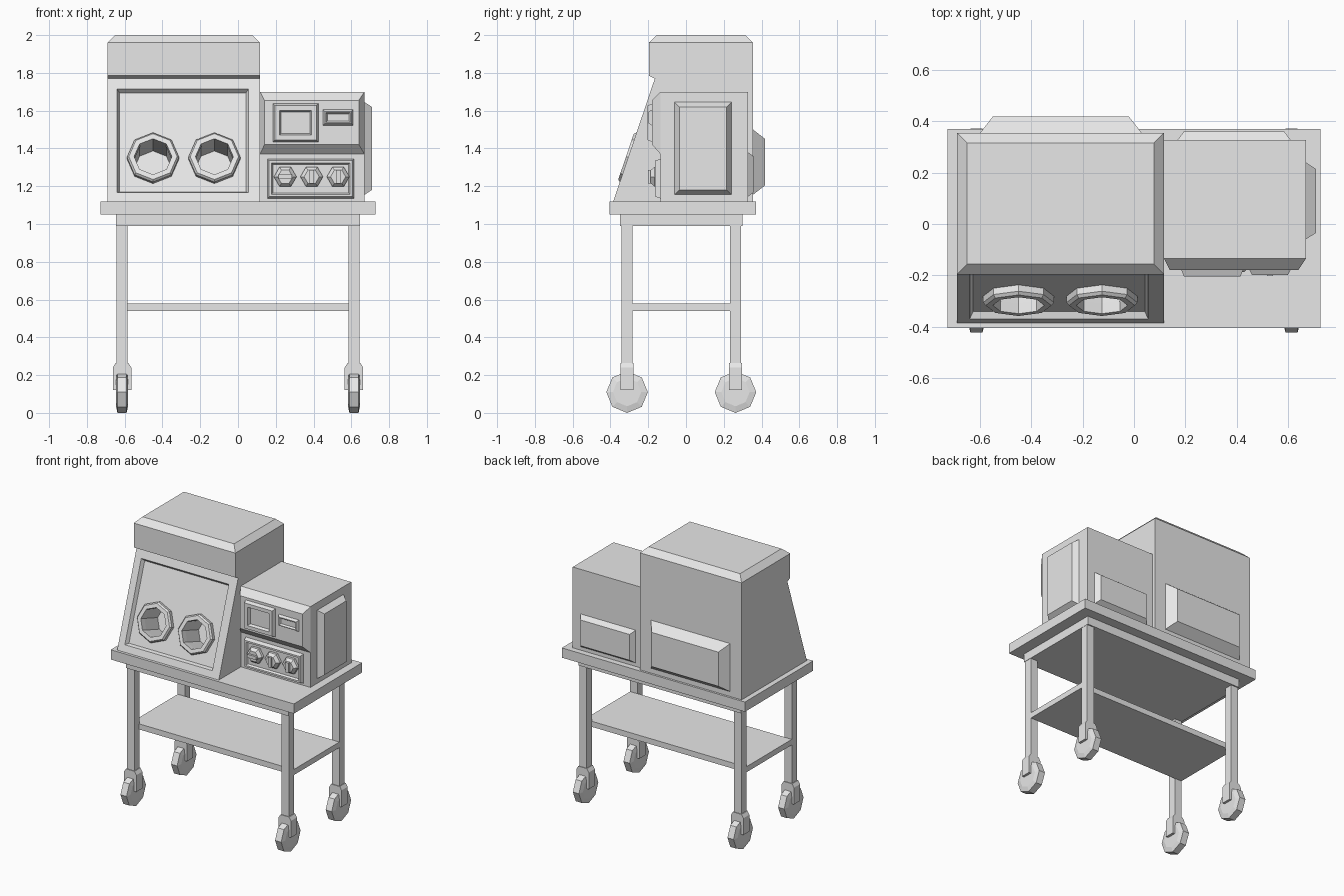
import bpy, bmesh, math
from mathutils import Matrix, Vector

if "Cube" in bpy.data.objects:
    bpy.data.objects.remove(bpy.data.objects["Cube"], do_unlink=True)

COLOUR = (0.8, 0.8, 0.8, 1.0)
grey = bpy.data.materials.new("light_grey")
grey.use_nodes = True
grey.diffuse_color = COLOUR
grey.node_tree.nodes["Principled BSDF"].inputs["Base Color"].default_value = COLOUR


def rect(u0, u1, v0, v1, h):
    return [(u0, v0, h), (u1, v0, h), (u1, v1, h), (u0, v1, h)]


def ngon(r, h, n=8, cx=0, cy=0):
    turn = [math.pi / 2 + i * math.tau / n for i in range(n)]
    return [(cx + r * math.cos(a), cy + r * math.sin(a), h) for a in turn]


def loft(name, loops, frame=Matrix(), ring=False):
    """Skin equal loops; cap the ends, or join last to first for a ring."""
    bm = bmesh.new()
    rows = [[bm.verts.new(frame @ Vector(p)) for p in loop] for loop in loops]
    n = len(rows[0])
    pairs = list(zip(rows, rows[1:]))
    if ring:
        pairs.append((rows[-1], rows[0]))
    else:
        bm.faces.new(rows[0][::-1])
        bm.faces.new(rows[-1])
    for a, b in pairs:
        for i in range(n):
            j = (i + 1) % n
            bm.faces.new((a[i], a[j], b[j], b[i]))
    bmesh.ops.recalc_face_normals(bm, faces=bm.faces)
    mesh = bpy.data.meshes.new(name)
    bm.to_mesh(mesh)
    bm.free()
    mesh.materials.append(grey)
    ob = bpy.data.objects.new(name, mesh)
    bpy.context.collection.objects.link(ob)
    return ob


def box(name, x0, x1, y0, y1, z0, z1):
    return loft(name, [rect(x0, x1, y0, y1, z0), rect(x0, x1, y0, y1, z1)])


def raised(name, frame, u0, u1, v0, v1, h, slope):
    """Plate standing off a wall with sloped edges."""
    s = slope
    return loft(name, [rect(u0, u1, v0, v1, -0.01), rect(u0, u1, v0, v1, 0),
                       rect(u0 + s, u1 - s, v0 + s, v1 - s, h)], frame)


def framed(name, frame, u0, u1, v0, v1, h, rim, dip):
    """Raised plate with a sunken centre."""
    def step(s, height):
        return rect(u0 + s, u1 - s, v0 + s, v1 - s, height)
    return loft(name, [step(0, -0.005), step(0, 0), step(0.01, h), step(rim, h),
                       step(rim + 0.008, h - dip)], frame)


def wall(turn, x, y, z=0.0, lean=0.0):
    """Frame whose local x runs along a wall, y up it, z out of it."""
    return (Matrix.Translation((x, y, z)) @ Matrix.Rotation(turn, 4, 'Z')
            @ Matrix.Rotation(math.pi / 2 - lean, 4, 'X'))


# Hood: stacked sections give the sloping front, overhang and bevelled top
L, R, B = -0.69, 0.117, 0.355
hood = loft("hood", [rect(L, R, -0.385, B, 1.12), rect(L, R, -0.165, B, 1.77),
                     rect(L, R, -0.197, B, 1.785), rect(L, R, -0.197, B, 1.96),
                     rect(L + 0.04, R - 0.04, -0.155, B - 0.04, 2.0)])

# Sunken window and glove holes cut into the sloping front
slope = wall(0, 0, -0.385, 1.12, math.atan2(0.22, 0.65))
PORTS, PORT_V = (-0.45, -0.125), 0.246
cutters = [loft("window_cutter", [rect(-0.645, 0.06, 0.043, 0.633, 0.01),
                                  rect(-0.627, 0.042, 0.061, 0.615, -0.026)], slope)]
for px in PORTS:
    cutters.append(loft("port_cutter", [ngon(0.1, 0.02, cx=px, cy=PORT_V),
                                        ngon(0.1, -0.19, cx=px, cy=PORT_V)], slope))
for cutter in cutters:
    cutter.hide_render = True
    mod = hood.modifiers.new("cut", 'BOOLEAN')
    mod.operation, mod.solver, mod.object = 'DIFFERENCE', 'EXACT', cutter
bpy.context.view_layer.update()
cut_mesh = bpy.data.meshes.new_from_object(
    hood.evaluated_get(bpy.context.evaluated_depsgraph_get()))
hood.modifiers.clear()
hood.data = cut_mesh
for cutter in cutters:
    bpy.data.objects.remove(cutter, do_unlink=True)

# Glove port rings
for side, px in zip(("right", "left"), PORTS):
    loops = [ngon(r, h, cx=px, cy=PORT_V) for r, h in
             ((0.138, -0.03), (0.138, 0.0), (0.128, 0.012), (0.1, 0.012), (0.098, -0.03))]
    loft(side + "_port_ring", loops, slope, ring=True)

# Control box with a projecting, bevelled upper fascia
box("control_box", 0.117, 0.67, -0.135, 0.328, 1.12, 1.70)
front = wall(0, 0, -0.135)
loft("upper_fascia", [rect(0.117, 0.67, 1.37, 1.70, 0),
                      rect(0.14, 0.64, 1.42, 1.655, 0.045)], front)
fascia = wall(0, 0, -0.18)
framed("large_screen", fascia, 0.185, 0.425, 1.435, 1.637, 0.025, 0.035, 0.02)
framed("small_screen", fascia, 0.45, 0.61, 1.522, 1.605, 0.018, 0.015, 0.012)
framed("knob_panel", front, 0.155, 0.615, 1.135, 1.345, 0.028, 0.022, 0.014)

# Hexagonal knobs with grip bars
for i in range(3):
    kx, kz = 0.25 + 0.14 * i, 1.25
    loft("knob_base", [ngon(0.06, 0, 6), ngon(0.06, 0.025, 6), ngon(0.04, 0.045, 6)],
         wall(0, kx, -0.142, kz) @ Matrix.Rotation(math.pi / 6, 4, 'Z'))
    grip = box("knob_grip", -0.012, 0.012, -0.036, 0.036, 0.04, 0.06)
    grip.matrix_world = wall(0, kx, -0.142, kz) @ Matrix.Rotation(
        math.pi / 2 if i == 0 else 0, 4, 'Z')

# Raised covers on the side and back walls
raised("side_cover", wall(math.pi / 2, 0.67, 0), -0.06, 0.24, 1.155, 1.645, 0.04, 0.026)
raised("hood_back_cover", wall(math.pi, 0, B), -0.03, 0.60, 1.155, 1.50, 0.064, 0.05)
raised("box_back_cover", wall(math.pi, 0, 0.328), -0.61, -0.17, 1.145, 1.38, 0.033, 0.025)

# Table
box("table_top", -0.727, 0.727, -0.405, 0.37, 1.05, 1.12)
box("table_apron", -0.645, 0.645, -0.35, 0.30, 0.99, 1.05)
box("shelf", -0.59, 0.59, -0.285, 0.235, 0.54, 0.58)

# Legs, side rails and casters
for sx, side in ((-1, "right"), (1, "left")):
    cx = sx * 0.614
    box(side + "_rail", cx - 0.028, cx + 0.028, -0.29, 0.24, 0.54, 0.58)
    for cy, end in ((-0.312, "front"), (0.262, "back")):
        tag = end + "_" + side
        box(tag + "_leg", cx - 0.029, cx + 0.029, cy - 0.029, cy + 0.029, 0.25, 1.0)
        loft(tag + "_fork_top", [rect(cx - w, cx + w, cy - 0.034, cy + 0.034, z)
                                 for w, z in ((0.049, 0.2), (0.049, 0.24), (0.034, 0.264))])
        for s in (-1, 1):
            a, b = sorted((cx + s * 0.028, cx + s * 0.049))
            box(tag + "_fork_arm", a, b, cy - 0.034, cy + 0.034, 0.12, 0.2)
        axle = Matrix.Translation((cx, cy, 0.11)) @ Matrix.Rotation(math.pi / 2, 4, 'Y') \
            @ Matrix.Rotation(math.pi / 2, 4, 'Z')
        loft(tag + "_wheel", [ngon(r, h) for r, h in
                              ((0.075, -0.032), (0.11, -0.024), (0.11, 0.024), (0.075, 0.032))],
             axle)
